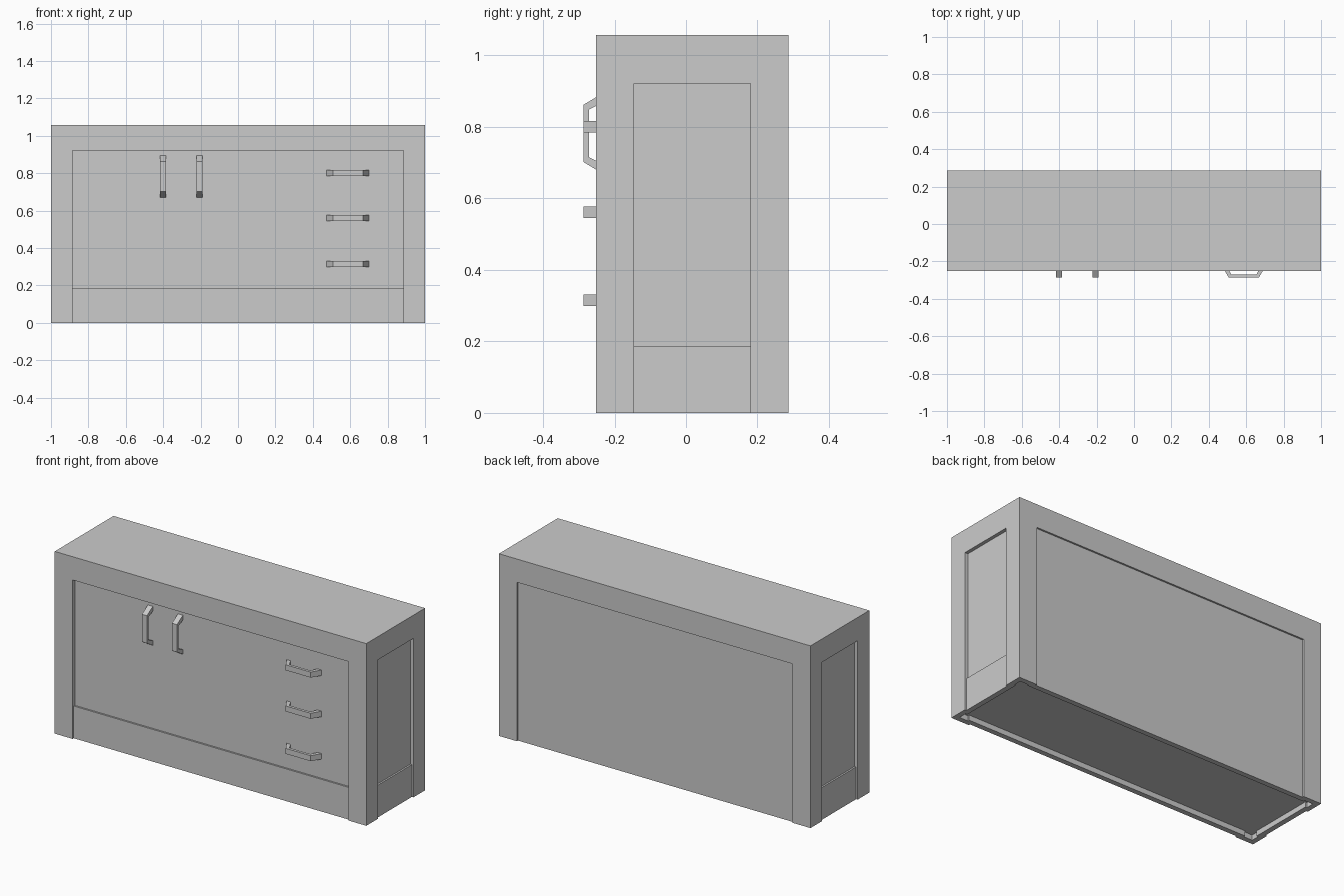
import bpy
import bmesh
from mathutils import Matrix, Vector

cube = bpy.data.objects.get("Cube")
if cube:
    bpy.data.objects.remove(cube, do_unlink=True)

grey = bpy.data.materials.new("plain grey")
grey.use_nodes = True
COLOUR = (0.6, 0.6, 0.6, 1)
grey.diffuse_color = COLOUR
grey.node_tree.nodes["Principled BSDF"].inputs["Base Color"].default_value = COLOUR

FRONT, BACK, SIDE, TOP = -0.252, 0.287, 1.0, 1.057
PANEL_TOP, BASE_TOP = 0.922, 0.187
PANEL_X, PANEL_Y0, PANEL_Y1 = 0.885, -0.145, 0.18
STEP, WALL, FLOOR = 0.01, 0.03, 0.03


def finish(name, bm):
    bmesh.ops.recalc_face_normals(bm, faces=bm.faces)
    mesh = bpy.data.meshes.new(name)
    bm.to_mesh(mesh)
    bm.free()
    mesh.materials.append(grey)
    obj = bpy.data.objects.new(name, mesh)
    bpy.context.collection.objects.link(obj)
    return obj


def box(name, lo, hi):
    lo, hi = Vector(lo), Vector(hi)
    bm = bmesh.new()
    bmesh.ops.create_cube(bm, size=1, matrix=Matrix.Translation((lo + hi) / 2)
                          @ Matrix.Diagonal((*(hi - lo), 1)))
    return finish(name, bm)


def carve(target, lo, hi):
    cutter = box("cutter", lo, hi)
    cutter.hide_render = True
    mod = target.modifiers.new("carve", 'BOOLEAN')
    mod.operation, mod.solver, mod.object = 'DIFFERENCE', 'EXACT', cutter
    bpy.context.view_layer.objects.active = target
    bpy.ops.object.modifier_apply(modifier=mod.name)
    bpy.data.objects.remove(cutter, do_unlink=True)


# Cabinet body: one block with recessed faces between the corner posts
body = box("cabinet_body", (-SIDE, FRONT, 0), (SIDE, BACK, TOP))
for depth, bottom in ((STEP, -1), (2 * STEP, BASE_TOP)):
    # front doors and skirting
    carve(body, (-PANEL_X, FRONT - 1, bottom), (PANEL_X, FRONT + depth, PANEL_TOP))
    # end panels and skirting
    for s in (-1, 1):
        xs = sorted((s * (SIDE - depth), s * (SIDE + 1)))
        carve(body, (xs[0], PANEL_Y0, bottom), (xs[1], PANEL_Y1, PANEL_TOP))
# back panel runs to the ground
carve(body, (-PANEL_X, BACK - STEP, -1), (PANEL_X, BACK + 1, PANEL_TOP))

# Shallow hollow underneath, following the skirting and the posts
inset = WALL + STEP
carve(body, (-SIDE + inset, FRONT + inset, -1), (SIDE - inset, BACK - inset, FLOOR))
for sx in (-1, 1):
    xs = sorted((sx * (PANEL_X + WALL), sx * (SIDE - WALL)))
    for y0, y1 in ((FRONT + WALL, PANEL_Y0 - WALL), (PANEL_Y1 + WALL, BACK - WALL)):
        carve(body, (xs[0], y0, -1), (xs[1], y1, FLOOR))


# Bent bar handles: half outline as (distance along, y), mirrored
OUTER = [(0.113, FRONT + 2 * STEP), (0.08, -0.287)]
INNER = [(0.067, -0.271), (0.086, FRONT + 2 * STEP)]


def handle(name, x, z, upright):
    half = OUTER + INNER
    across = [(-u, y) for u, y in reversed(OUTER)]
    under = [(-u, y) for u, y in reversed(INNER)]
    outline = [OUTER[0], OUTER[1], *across, *under, *INNER]
    bm = bmesh.new()
    verts = [bm.verts.new((u, y, -0.016)) for u, y in outline]
    # three quads make the leg, grip and leg of the bar
    n = len(verts)
    for i in range(3):
        bm.faces.new((verts[i], verts[i + 1], verts[n - 2 - i], verts[n - 1 - i]))
    geo = bmesh.ops.extrude_face_region(bm, geom=bm.faces[:])["geom"]
    bmesh.ops.translate(bm, vec=(0, 0, 0.032),
                        verts=[g for g in geo if isinstance(g, bmesh.types.BMVert)])
    if upright:
        bm.transform(Matrix.Rotation(1.5707963, 4, 'Y'))
    bm.transform(Matrix.Translation((x, 0, z)))
    return finish(name, bm)


for side, x in (("right", -0.4), ("left", -0.207)):
    handle(f"{side}_door_handle", x, 0.782, True)
for level, z in (("top", 0.8), ("middle", 0.561), ("bottom", 0.315)):
    handle(f"{level}_drawer_handle", 0.587, z, False)
